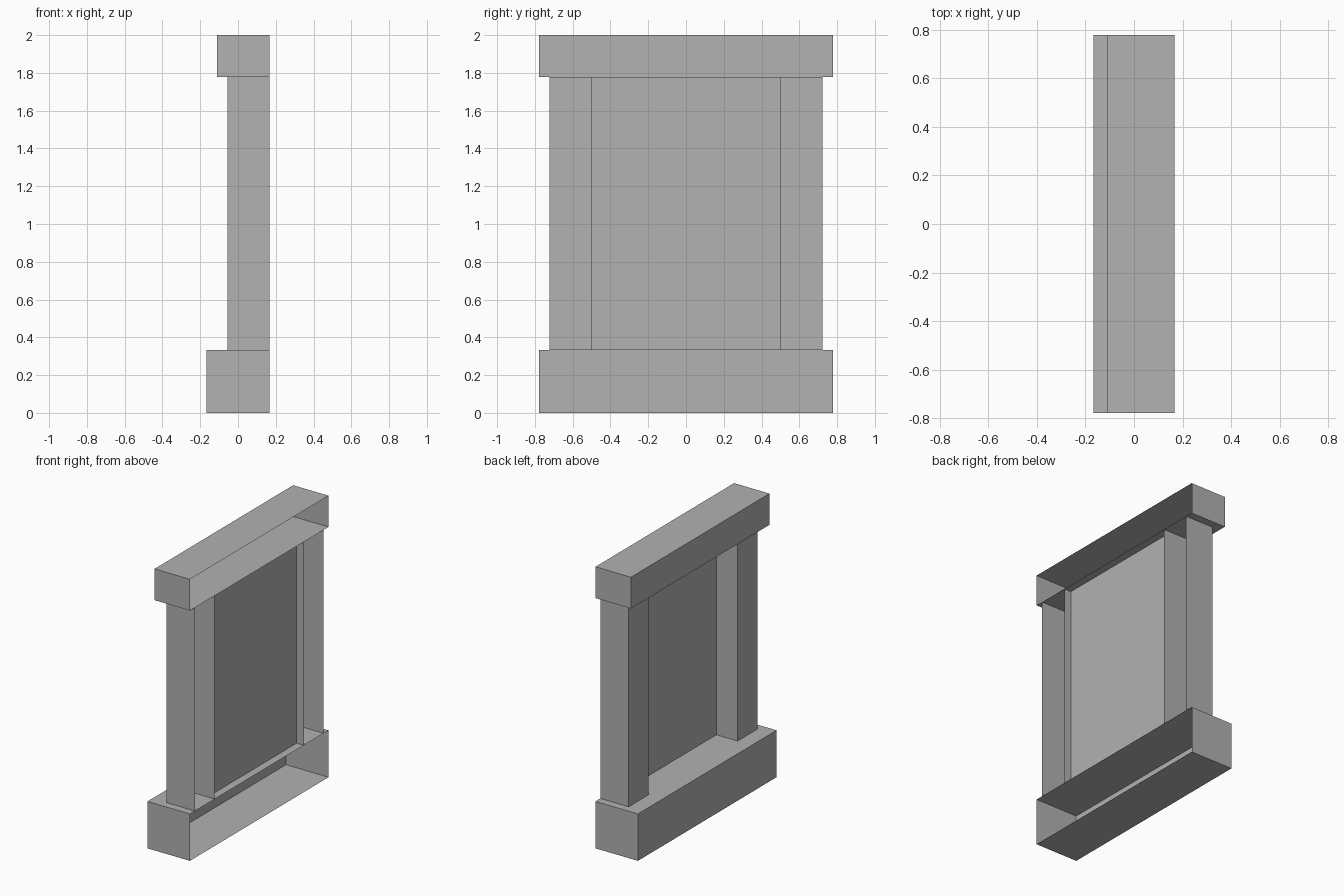
import bpy
import bmesh

cube = bpy.data.objects.get("Cube")
if cube:
    bpy.data.objects.remove(cube, do_unlink=True)

U = 1 / 18          # building module
BACK = 3 * U        # open wall-side plane

stone = bpy.data.materials.new("plain_grey")
stone.use_nodes = True
grey = (0.445, 0.445, 0.445, 1)
stone.diffuse_color = grey
stone.node_tree.nodes["Principled BSDF"].inputs["Base Color"].default_value = grey


def open_box(name, x, y, z, open_sides):
    """Box spanning the given ranges, without the faces whose normals are listed."""
    bm = bmesh.new()
    bmesh.ops.create_cube(bm, size=1)
    bm.normal_update()
    removed = [f for f in bm.faces
               if any(f.normal.dot(side) > 0.9 for side in open_sides)]
    bmesh.ops.delete(bm, geom=removed, context="FACES")
    for v in bm.verts:
        v.co = [lo + (c + 0.5) * (hi - lo) for c, (lo, hi) in zip(v.co, (x, y, z))]
    mesh = bpy.data.meshes.new(name)
    bm.to_mesh(mesh)
    bm.free()
    mesh.materials.append(stone)
    obj = bpy.data.objects.new(name, mesh)
    bpy.context.collection.objects.link(obj)
    return obj


WALL, UP, DOWN = (1, 0, 0), (0, 0, 1), (0, 0, -1)
base_top, cap_bottom = 6 * U, 32 * U

# Base and cap, open on the wall side
open_box("base", (-BACK, BACK), (-14 * U, 14 * U), (0, base_top), [WALL])
open_box("cap", (-2 * U, BACK), (-14 * U, 14 * U), (cap_bottom, 36 * U), [WALL])

# Channel-shaped posts
for name, y in (("front_post", (-13 * U, -9 * U)), ("rear_post", (9 * U, 13 * U))):
    open_box(name, (-U, BACK), y, (base_top, cap_bottom), [WALL, UP, DOWN])

# Thin recessed panel: a single sheet
open_box("panel", (2 * U, BACK), (-9 * U, 9 * U), (base_top, cap_bottom),
         [WALL, UP, DOWN, (0, 1, 0), (0, -1, 0)])
